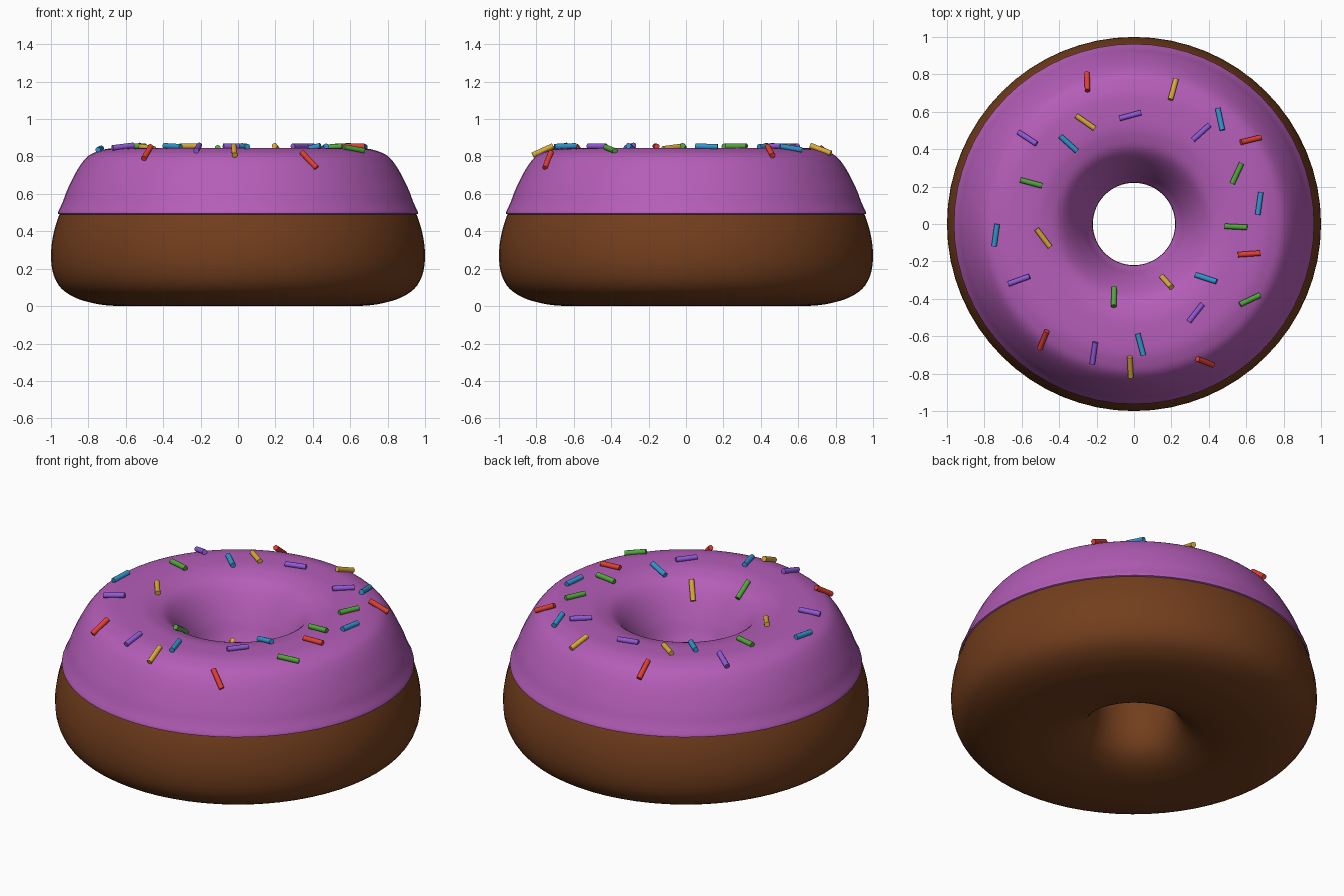
import bpy, bmesh
from math import cos, sin, tau, radians, hypot
from mathutils import Vector, Matrix

if "Cube" in bpy.data.objects:
    bpy.data.objects.remove(bpy.data.objects["Cube"])

RING = 0.61   # radius of the ring's centre line
SEG = 64


def material(name, rgb):
    m = bpy.data.materials.new(name)
    m.diffuse_color = (*rgb, 1)
    m.use_nodes = True
    m.node_tree.nodes["Principled BSDF"].inputs["Base Color"].default_value = m.diffuse_color
    return m


def smooth_curve(pts, n=4):
    """Catmull-Rom through the given points."""
    p = [Vector(q) for q in pts]
    p = [2 * p[0] - p[1]] + p + [2 * p[-1] - p[-2]]
    out = []
    for i in range(1, len(p) - 2):
        a, b, c, d = p[i - 1:i + 3]
        for k in range(n):
            t = k / n
            out.append(0.5 * (2 * b + (c - a) * t + (2 * a - 5 * b + 4 * c - d) * t * t
                              + (3 * b - a - 3 * c + d) * t ** 3))
    return out + [p[-2]]


def lathe(name, profile, mat):
    """Revolve a closed (r, z) profile around z."""
    bm = bmesh.new()
    rings = [[bm.verts.new((r * cos(tau * i / SEG), r * sin(tau * i / SEG), z))
              for i in range(SEG)] for r, z in profile]
    for j in range(len(rings)):
        a, b = rings[j], rings[(j + 1) % len(rings)]
        for i in range(SEG):
            k = (i + 1) % SEG
            bm.faces.new((a[i], a[k], b[k], b[i]))
    bmesh.ops.recalc_face_normals(bm, faces=bm.faces)
    me = bpy.data.meshes.new(name)
    bm.to_mesh(me)
    bm.free()
    ob = bpy.data.objects.new(name, me)
    bpy.context.collection.objects.link(ob)
    me.materials.append(mat)
    bpy.context.view_layer.objects.active = ob
    ob.select_set(True)
    bpy.ops.object.shade_smooth_by_angle(angle=radians(40))
    ob.select_set(False)
    return ob


# Dough: half section (distance from the ring's centre line, height), mirrored
half = smooth_curve([(0.0, 0.0), (0.09, 0.004), (0.17, 0.017), (0.26, 0.045), (0.335, 0.095),
                     (0.377, 0.17), (0.39, 0.27), (0.378, 0.38), (0.345, 0.49),
                     (0.29, 0.61), (0.2, 0.74), (0.1, 0.8), (0.0, 0.81)])
dough = [(RING + d, z) for d, z in half] + [(RING - d, z) for d, z in half[-2:0:-1]]
lathe("dough", dough, material("dough", (0.17, 0.048, 0.012)))

# Icing: shell over the top, with a small lip at its lower edge
INNER = 1.10
cap = smooth_curve([(0.0, 0.845), (0.07, 0.843), (0.125, 0.832), (0.19, 0.803), (0.245, 0.735),
                    (0.299, 0.63), (0.328, 0.555), (0.35, 0.508), (0.353, 0.494)])
icing = [(RING + d, z) for d, z in cap] + [(RING + 0.335, 0.487), (RING, 0.7),
                                           (RING - 0.365, 0.487)]
icing += [(RING - d * INNER, z) for d, z in cap[:0:-1]]
lathe("icing", icing, material("icing", (0.46, 0.11, 0.48)))


def height(x, y):
    d = hypot(x, y) - RING
    d = d if d > 0 else -d / INNER
    for a, b in zip(cap, cap[1:]):
        if a.x <= d <= b.x:
            return a.y + (b.y - a.y) * (d - a.x) / (b.x - a.x)
    return cap[-1].y


# Sprinkles: x, y, heading in degrees
sprinkles = {
    "red": ((0.75, 0.05, 0.03), [(-.25, .76, 92), (.625, .45, 14), (.615, -.16, 4),
                                 (.38, -.738, -22), (-.485, -.62, 68)]),
    "yellow": ((0.68, 0.4, 0.04), [(.21, .72, 75), (-.26, .545, -35), (.175, -.31, -48),
                                   (-.02, -.765, -87), (-.485, -.075, -53)]),
    "purple": ((0.28, 0.1, 0.68), [(-.02, .58, 15), (-.57, .46, -33), (.36, .49, 42),
                                   (.33, -.475, 52), (-.215, -.69, 82), (-.615, -.3, 20)]),
    "blue": ((0.03, 0.3, 0.62), [(-.35, .43, -42), (.46, .56, -78), (.67, .11, 82),
                                 (.385, -.29, -18), (.035, -.645, -75), (-.74, -.06, 82)]),
    "green": ((0.08, 0.38, 0.04), [(.55, .27, 65), (.545, -.015, -3), (.62, -.405, 25),
                                   (-.107, -.39, 88), (-.55, .22, -15)]),
}
for colour, (rgb, places) in sprinkles.items():
    bm = bmesh.new()
    for x, y, a in places:
        e = 0.04
        dx, dy = cos(radians(a)), sin(radians(a))
        along = Vector((2 * e * dx, 2 * e * dy,
                        height(x + e * dx, y + e * dy) - height(x - e * dx, y - e * dy)))
        rot = along.to_track_quat('Z', 'Y').to_matrix().to_4x4()
        place = Matrix.Translation((x, y, height(x, y) + 0.01)) @ rot
        bmesh.ops.create_cone(bm, cap_ends=True, segments=10, radius1=0.015, radius2=0.015,
                              depth=0.12, matrix=place)
    me = bpy.data.meshes.new(colour + "_sprinkles")
    bm.to_mesh(me)
    bm.free()
    me.materials.append(material(colour, rgb))
    ob = bpy.data.objects.new(colour + "_sprinkles", me)
    bpy.context.collection.objects.link(ob)
    bpy.context.view_layer.objects.active = ob
    ob.select_set(True)
    bpy.ops.object.shade_smooth_by_angle(angle=radians(40))
    ob.select_set(False)
